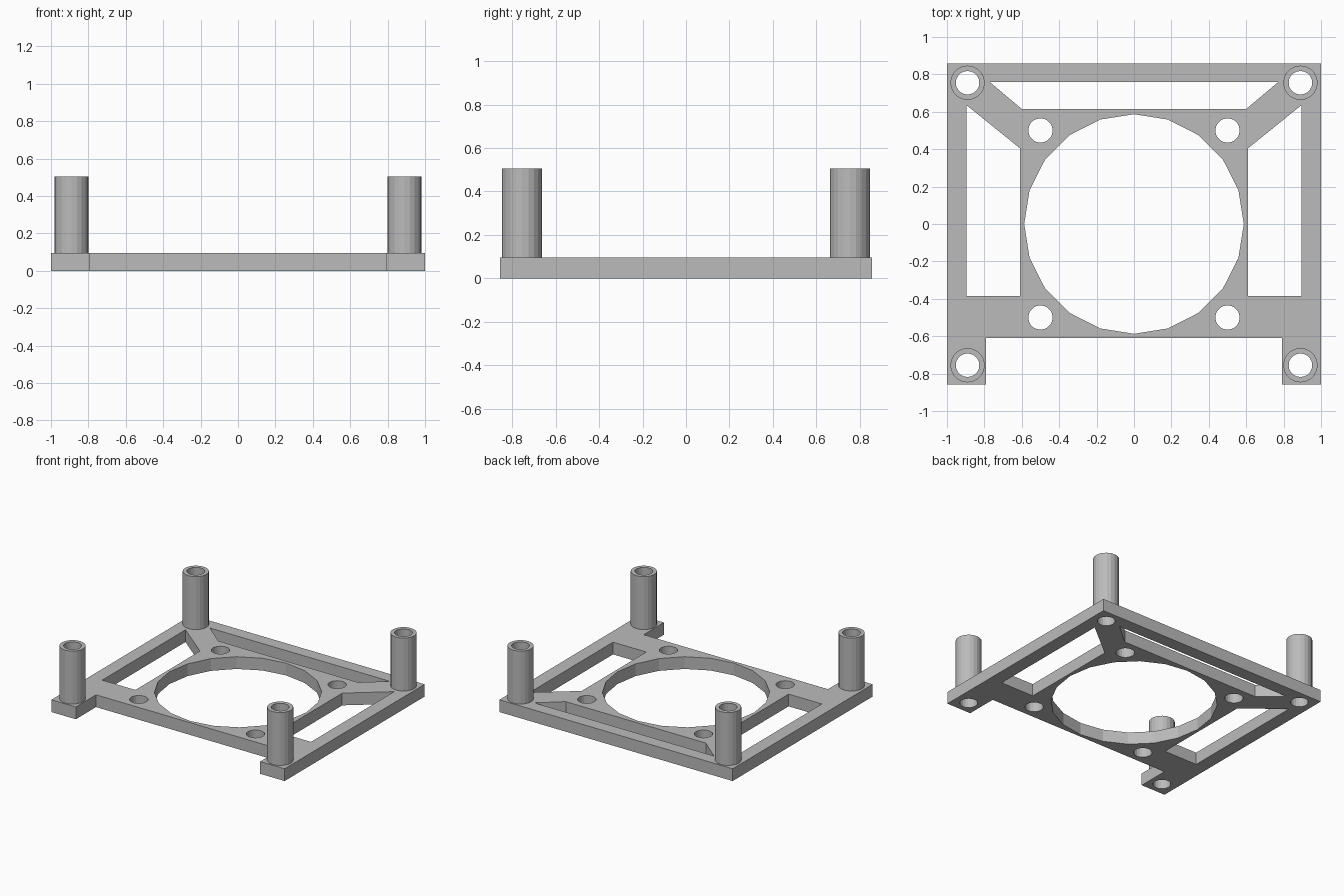
import bpy, bmesh
from math import sin, cos, pi

cube = bpy.data.objects.get("Cube")
if cube:
    bpy.data.objects.remove(cube, do_unlink=True)

grey = bpy.data.materials.new("plain grey")
grey.use_nodes = True
colour = (0.5, 0.5, 0.5, 1)
grey.diffuse_color = colour
grey.node_tree.nodes["Principled BSDF"].inputs["Base Color"].default_value = colour


def circle(x, y, r, sides=20):
    return [(x + r * cos(2 * pi * i / sides), y + r * sin(2 * pi * i / sides))
            for i in range(sides)]


def mirror(points):
    return [(-x, y) for x, y in reversed(points)]


def extrude_loops(name, loops, z0, z1):
    """Solid from flat closed loops; inner loops become holes."""
    curve = bpy.data.curves.new(name, 'CURVE')
    curve.dimensions = '2D'
    curve.fill_mode = 'BOTH'
    curve.extrude = (z1 - z0) / 2
    for loop in loops:
        spline = curve.splines.new('POLY')
        spline.points.add(len(loop) - 1)
        for point, (x, y) in zip(spline.points, loop):
            point.co = (x, y, 0, 1)
        spline.use_cyclic_u = True
    temp = bpy.data.objects.new(name + "_outline", curve)
    bpy.context.collection.objects.link(temp)
    bpy.context.view_layer.update()
    deps = bpy.context.evaluated_depsgraph_get()
    mesh = bpy.data.meshes.new_from_object(temp.evaluated_get(deps))
    bpy.data.objects.remove(temp, do_unlink=True)
    bm = bmesh.new()
    bm.from_mesh(mesh)
    bmesh.ops.remove_doubles(bm, verts=bm.verts, dist=0.0001)
    bmesh.ops.recalc_face_normals(bm, faces=bm.faces)
    bmesh.ops.translate(bm, verts=bm.verts, vec=(0, 0, (z0 + z1) / 2))
    for face in bm.faces:
        face.smooth = False
        face.material_index = 0
    bm.to_mesh(mesh)
    bm.free()
    mesh.materials.clear()
    mesh.materials.append(grey)
    mesh.name = name
    obj = bpy.data.objects.new(name, mesh)
    bpy.context.collection.objects.link(obj)
    return obj


THICK, TOP = 0.095, 0.505
POST_X, POST_Y, POST_R, BORE_R = 0.89, 0.755, 0.092, 0.063
HALF_Y = 0.857
corners = [(sx, sy) for sx in (-1, 1) for sy in (-1, 1)]

# Plate outline with the front notch
half = [(0.79, -0.61), (0.79, -HALF_Y), (1, -HALF_Y), (1, HALF_Y)]
outline = half + mirror(half)

# Openings: fan hole, side windows, back window, screw holes, post bores
side_window = [(0.895, -0.385), (0.895, 0.635), (0.61, 0.405), (0.61, -0.385)]
back_half = [(0.6, 0.615), (0.77, 0.758)]
openings = [circle(0, 0, 0.587), side_window, mirror(side_window),
            back_half + mirror(back_half)]
for sx, sy in corners:
    openings.append(circle(sx * 0.5, sy * 0.5, 0.065))
    openings.append(circle(sx * POST_X, sy * POST_Y, BORE_R))
extrude_loops("fan_plate", [outline] + openings, 0, THICK)

# Hollow standoff posts
for sx, sy in corners:
    x, y = sx * POST_X, sy * POST_Y
    name = ("front" if sy < 0 else "back") + ("_left" if sx > 0 else "_right")
    extrude_loops(name + "_standoff",
                  [circle(x, y, POST_R), circle(x, y, BORE_R)], THICK, TOP)
